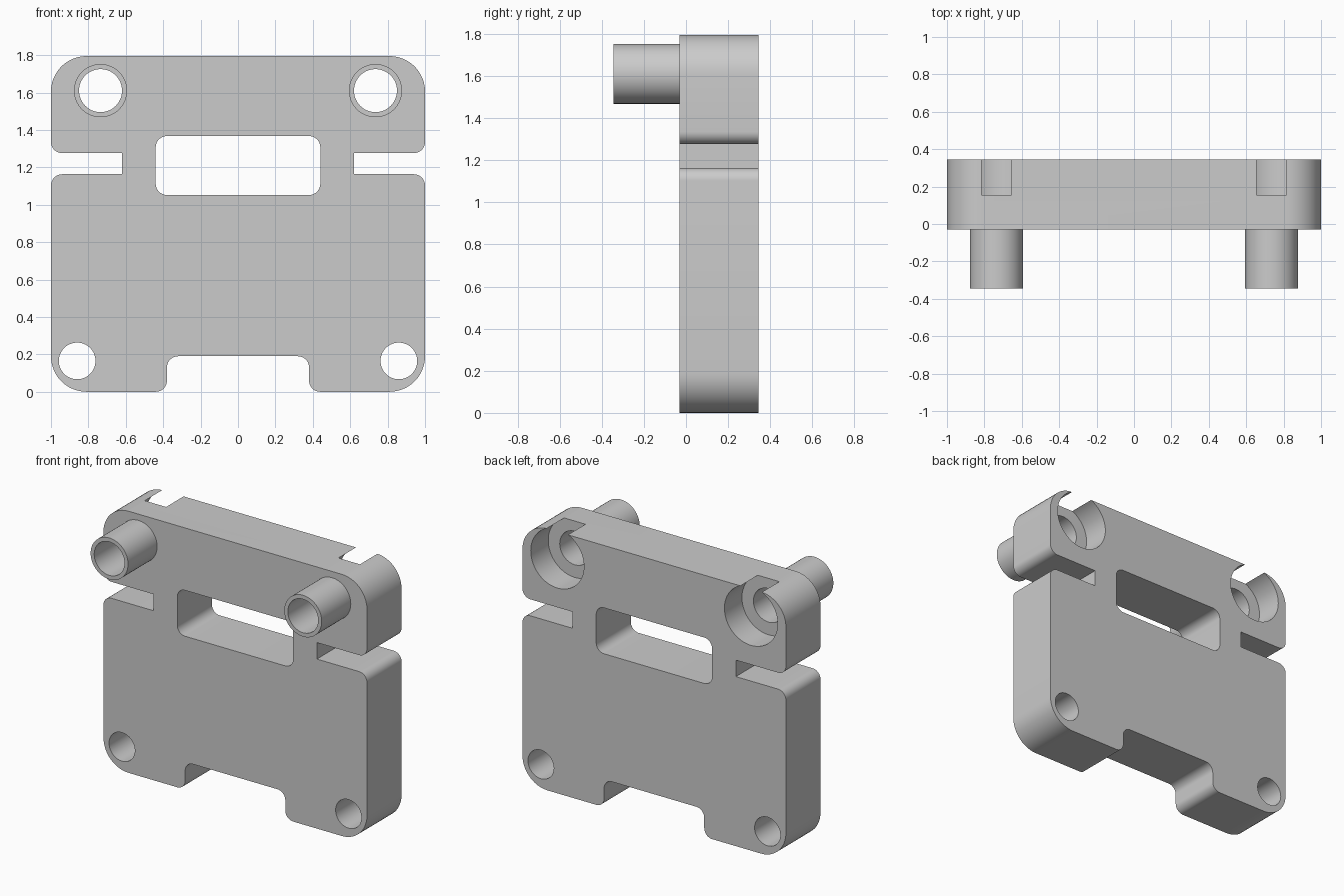
import bpy, bmesh, math
from mathutils import Vector

cube = bpy.data.objects.get("Cube")
if cube:
    bpy.data.objects.remove(cube, do_unlink=True)

FRONT, BACK, TOP = -0.03, 0.345, 1.795   # plate extents
POST_FRONT, SEAT = -0.345, 0.155         # post tip and counterbore floor
POST_X, POST_Z = 0.735, 1.61

grey = bpy.data.materials.new("light_grey")
grey.use_nodes = True
COLOUR = (0.6, 0.6, 0.6, 1)
grey.diffuse_color = COLOUR
grey.node_tree.nodes["Principled BSDF"].inputs["Base Color"].default_value = COLOUR


def rounded(corners, steps=12):
    """Replace each (x, z, radius) corner with an arc."""
    pts = []
    for i, (x, z, r) in enumerate(corners):
        p = Vector((x, z))
        a = (Vector(corners[i - 1][:2]) - p).normalized()
        b = (Vector(corners[(i + 1) % len(corners)][:2]) - p).normalized()
        if r == 0:
            pts.append(p)
            continue
        centre = p + (a + b) * r
        for k in range(steps + 1):
            t = k / steps * math.pi / 2
            pts.append(centre - b * r * math.cos(t) - a * r * math.sin(t))
    return pts


def circle(x, z, r, n=64):
    return [Vector((x + r * math.cos(math.tau * k / n),
                    z + r * math.sin(math.tau * k / n))) for k in range(n)]


def prism(name, pts, y0, y1):
    """Extrude an x-z outline along y."""
    bm = bmesh.new()
    face = bm.faces.new([bm.verts.new((p.x, y0, p.y)) for p in pts])
    ext = bmesh.ops.extrude_face_region(bm, geom=[face])["geom"]
    for v in ext:
        if isinstance(v, bmesh.types.BMVert):
            v.co.y = y1
    bmesh.ops.recalc_face_normals(bm, faces=bm.faces[:])
    mesh = bpy.data.meshes.new(name)
    bm.to_mesh(mesh)
    bm.free()
    mesh.materials.append(grey)
    obj = bpy.data.objects.new(name, mesh)
    bpy.context.collection.objects.link(obj)
    return obj


def combine(body, tool, operation):
    mod = body.modifiers.new(tool.name, "BOOLEAN")
    mod.operation, mod.solver, mod.object = operation, "EXACT", tool
    bpy.context.view_layer.objects.active = body
    bpy.ops.object.modifier_apply(modifier=mod.name)
    bpy.data.objects.remove(tool, do_unlink=True)


# Plate outline with side slots and bottom notch: right half, then mirrored
half = [(0.38, 0.19, 0.06), (0.38, 0, 0.06), (1, 0, 0.19),
        (1, 1.163, 0.06), (0.62, 1.163, 0), (0.62, 1.276, 0),
        (1, 1.276, 0.06), (1, TOP, 0.19)]
outline = half + [(-x, z, r) for x, z, r in reversed(half)]
plate = prism("mounting_plate", rounded(outline), FRONT, BACK)

# Central window
window = [(0.44, 1.052, 0.06), (0.44, 1.367, 0.06),
          (-0.44, 1.367, 0.06), (-0.44, 1.052, 0.06)]
combine(plate, prism("window", rounded(window), -0.5, 0.5), "DIFFERENCE")

for s in (-1, 1):
    # Hollow post with a counterbore behind it that breaks through the top
    combine(plate, prism("post", circle(s * POST_X, POST_Z, 0.142), POST_FRONT, 0.05), "UNION")
    combine(plate, prism("bore", circle(s * POST_X, POST_Z, 0.115), -0.5, 0.5), "DIFFERENCE")
    combine(plate, prism("counterbore", circle(s * POST_X, POST_Z, 0.202), SEAT, 0.5), "DIFFERENCE")
    # Lower through hole
    combine(plate, prism("lower_hole", circle(s * 0.86, 0.165, 0.098), -0.5, 0.5), "DIFFERENCE")

bpy.ops.object.select_all(action="DESELECT")
plate.select_set(True)
bpy.context.view_layer.objects.active = plate
bpy.ops.object.shade_smooth_by_angle(angle=math.radians(30))
